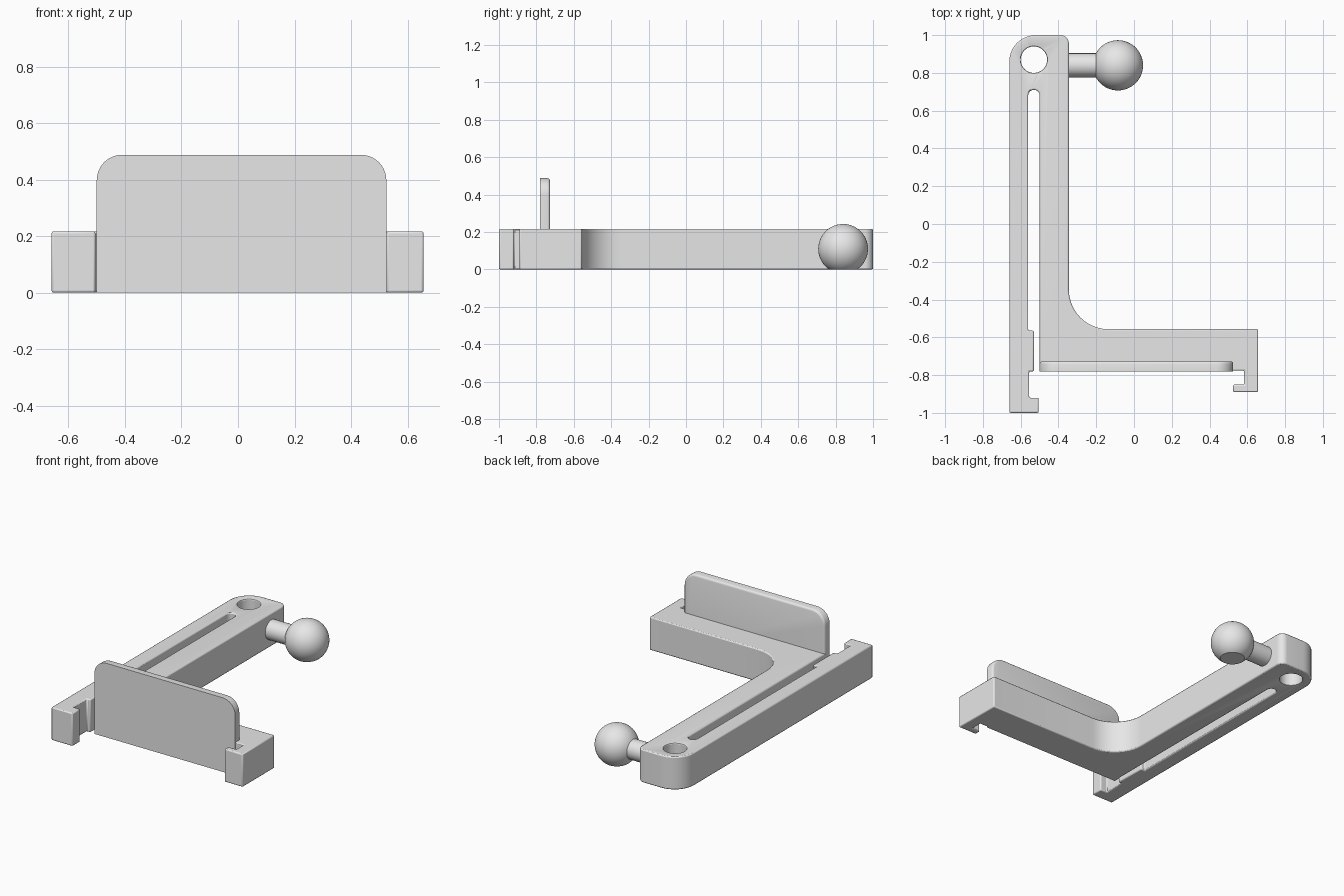
import bpy, bmesh, math
from mathutils import Vector, Matrix

if "Cube" in bpy.data.objects:
    bpy.data.objects.remove(bpy.data.objects["Cube"], do_unlink=True)

HEIGHT = 0.217
BALL = Vector((-0.085, 0.84, 0.11))

grey = bpy.data.materials.new("plain grey")
grey.use_nodes = True
grey.diffuse_color = (0.8, 0.8, 0.8, 1)
grey.node_tree.nodes["Principled BSDF"].inputs["Base Color"].default_value = (0.8, 0.8, 0.8, 1)


def fillet(corners, steps=10):
    """Turn (x, y, radius) corners into a polygon with rounded corners."""
    pts = []
    for i, (x, y, r) in enumerate(corners):
        p = Vector((x, y))
        if not r:
            pts.append(p)
            continue
        a = (Vector(corners[i - 1][:2]) - p).normalized()
        b = (Vector(corners[(i + 1) % len(corners)][:2]) - p).normalized()
        centre = p + (a + b) * r
        for k in range(steps + 1):
            t = k / steps * math.pi / 2
            pts.append(centre - b * r * math.cos(t) - a * r * math.sin(t))
    return pts


def finish(name, bm):
    bmesh.ops.recalc_face_normals(bm, faces=bm.faces)
    mesh = bpy.data.meshes.new(name)
    bm.to_mesh(mesh)
    bm.free()
    mesh.materials.append(grey)
    obj = bpy.data.objects.new(name, mesh)
    bpy.context.collection.objects.link(obj)
    return obj


def smooth(obj):
    bpy.ops.object.select_all(action="DESELECT")
    obj.select_set(True)
    bpy.context.view_layer.objects.active = obj
    bpy.ops.object.shade_smooth_by_angle(angle=math.radians(35))


def extrude(corners, place, direction):
    """Extrude a rounded profile; place maps a 2D point to 3D."""
    bm = bmesh.new()
    base = bm.faces.new([bm.verts.new(place(p)) for p in fillet(corners)])
    new = bmesh.ops.extrude_face_region(bm, geom=[base])["geom"]
    verts = [v for v in new if isinstance(v, bmesh.types.BMVert)]
    bmesh.ops.translate(bm, verts=verts, vec=direction)
    bmesh.ops.recalc_face_normals(bm, faces=bm.faces)
    return bm


# L-shaped clamp body with flexible lever, slot and two hooks
outline = [
    (-0.66, -1, 0), (-0.505, -1, 0), (-0.505, -0.92, 0), (-0.555, -0.92, 0),
    (-0.555, -0.78, 0), (-0.53, -0.78, 0), (-0.53, -0.565, 0), (-0.56, -0.565, 0),
    (-0.56, 0.71, 0.03), (-0.5, 0.71, 0.03), (-0.5, -0.775, 0),
    (0.583, -0.775, 0), (0.583, -0.85, 0), (0.525, -0.85, 0), (0.525, -0.89, 0),
    (0.657, -0.89, 0), (0.657, -0.557, 0), (-0.345, -0.557, 0.21),
    (-0.345, 1, 0.045), (-0.66, 1, 0.14),
]
body = finish("clamp_body", extrude(outline, lambda p: (p.x, p.y, 0), (0, 0, HEIGHT)))

# Round hole through the end of the arm
bm = bmesh.new()
bmesh.ops.create_cone(bm, cap_ends=True, segments=48, radius1=0.07, radius2=0.07, depth=1,
                      matrix=Matrix.Translation((-0.53, 0.87, 0.1)))
cutter = finish("hole_cutter", bm)
cutter.hide_render = True
cutter.hide_set(True)
cut = body.modifiers.new("hole", "BOOLEAN")
cut.object = cutter
cut.operation = "DIFFERENCE"
cut.solver = "EXACT"
edge = body.modifiers.new("soft edges", "BEVEL")
edge.width = 0.007
edge.segments = 2
edge.limit_method = "ANGLE"
edge.angle_limit = math.radians(40)
edge.use_clamp_overlap = False
smooth(body)

# Upright plate with rounded top corners and a softened back rim
profile = [(-0.5, 0, 0), (0.525, 0, 0), (0.525, 0.488, 0.09), (-0.5, 0.488, 0.09)]
bm = extrude(profile, lambda p: (p.x, -0.78, p.y), (0, 0.053, 0))
rim = [e for e in bm.edges if all(v.co.y > -0.75 for v in e.verts)
       and any(v.co.z > 0.01 for v in e.verts)]
bmesh.ops.bevel(bm, geom=rim, offset=0.014, segments=3, profile=0.5, affect="EDGES")
smooth(finish("upright_plate", bm))

# Ball with a flat underside
bm = bmesh.new()
bmesh.ops.create_uvsphere(bm, u_segments=64, v_segments=32, radius=0.133,
                          matrix=Matrix.Translation(BALL))
cut_ring = bmesh.ops.bisect_plane(bm, geom=bm.verts[:] + bm.edges[:] + bm.faces[:],
                                  plane_co=(0, 0, 0), plane_no=(0, 0, -1), clear_outer=True)
bmesh.ops.contextual_create(
    bm, geom=[e for e in cut_ring["geom_cut"] if isinstance(e, bmesh.types.BMEdge)])
smooth(finish("ball", bm))

# Round stem joining the ball to the arm
bm = bmesh.new()
bmesh.ops.create_cone(bm, cap_ends=True, segments=48, radius1=0.064, radius2=0.064, depth=0.22,
                      matrix=Matrix.Translation((-0.26, BALL.y, BALL.z))
                      @ Matrix.Rotation(math.pi / 2, 4, "Y"))
smooth(finish("ball_stem", bm))
